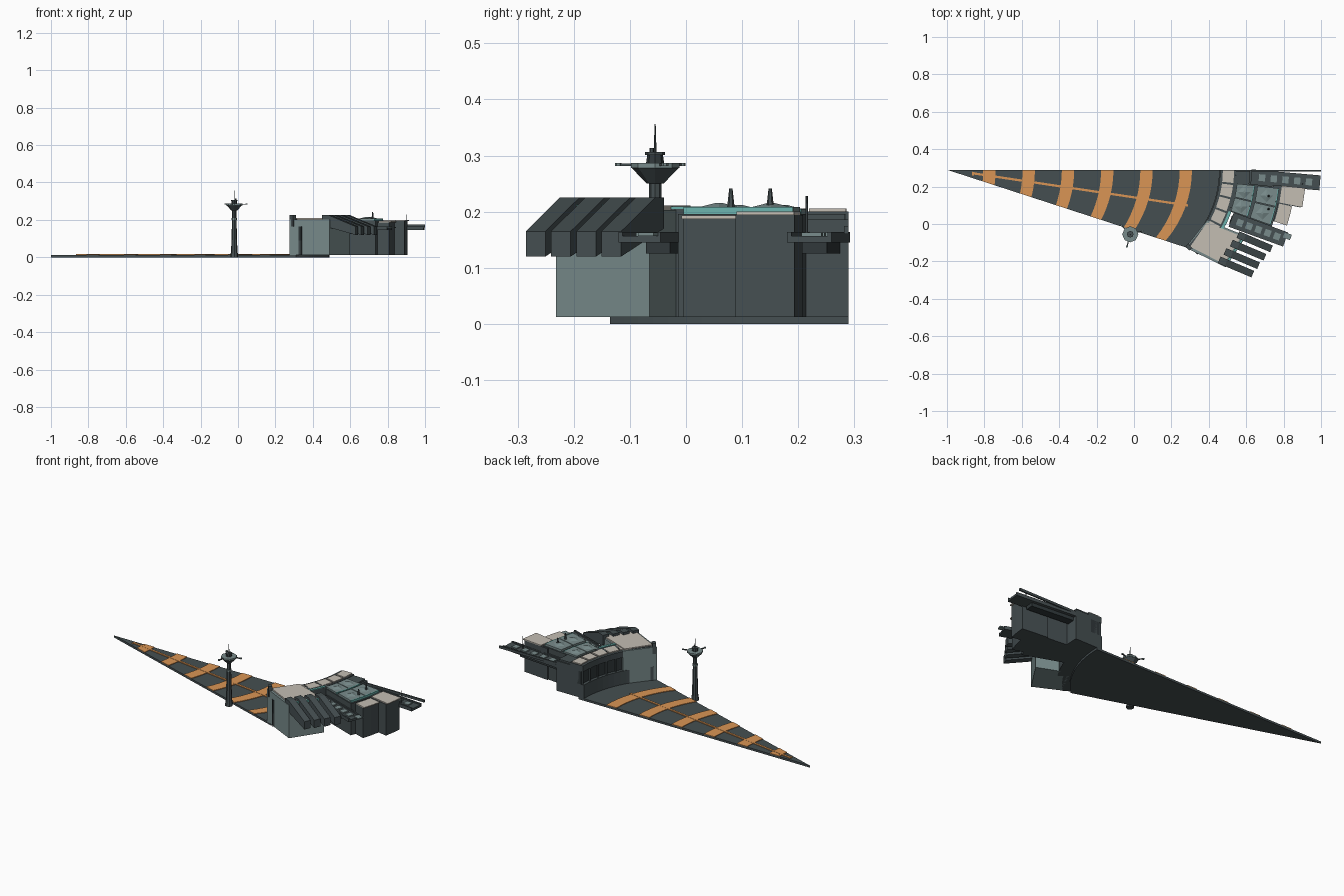
import bpy, bmesh
from math import sin, cos, atan, asin, sqrt, radians, pi
from mathutils import Matrix

if "Cube" in bpy.data.objects:
    bpy.data.objects.remove(bpy.data.objects["Cube"])

CX, CY, K = -0.10, 0.29, 0.325      # centre of the curved rows, slope of the slab edge


def material(name, rgb):
    m = bpy.data.materials.new(name)
    m.diffuse_color = (*rgb, 1)
    m.use_nodes = True
    m.node_tree.nodes["Principled BSDF"].inputs["Base Color"].default_value = m.diffuse_color
    return m


DARK = material("slate", (0.06, 0.078, 0.083))
DEEP = material("deep_slate", (0.03, 0.04, 0.043))
GREY = material("blue_grey", (0.19, 0.26, 0.26))
BEIGE = material("beige", (0.55, 0.51, 0.45))
ORANGE = material("orange", (0.70, 0.30, 0.09))
TEAL = material("teal", (0.15, 0.45, 0.42))


def prism(name, pts, z0, z1, mat, mtx=None):
    bm = bmesh.new()
    lo = [bm.verts.new((x, y, z0)) for x, y in pts]
    hi = [bm.verts.new((x, y, z1)) for x, y in pts]
    bm.faces.new(lo[::-1])
    bm.faces.new(hi)
    n = len(pts)
    for i in range(n):
        j = (i + 1) % n
        bm.faces.new((lo[i], lo[j], hi[j], hi[i]))
    if mtx:
        bm.transform(mtx)
    bmesh.ops.recalc_face_normals(bm, faces=bm.faces)
    me = bpy.data.meshes.new(name)
    bm.to_mesh(me)
    bm.free()
    me.materials.append(mat)
    ob = bpy.data.objects.new(name, me)
    bpy.context.collection.objects.link(ob)
    return ob


def arc(cx, r, t0, t1, n):
    return [(cx + r * cos(t0 + (t1 - t0) * i / n), CY - r * sin(t0 + (t1 - t0) * i / n))
            for i in range(n + 1)]


def sector(name, r0, r1, a0, a1, z0, z1, mat):
    n = max(1, round((a1 - a0) / 4))
    a0, a1 = radians(a0), radians(a1)
    return prism(name, arc(CX, r0, a0, a1, n) + arc(CX, r1, a0, a1, n)[::-1], z0, z1, mat)


def box(name, x, y, sx, sy, z0, z1, mat, deg=0):
    m = Matrix.Translation((x, y, 0)) @ Matrix.Rotation(radians(deg), 4, 'Z')
    sx, sy = sx / 2, sy / 2
    return prism(name, [(-sx, -sy), (sx, -sy), (sx, sy), (-sx, sy)], z0, z1, mat, m)


def cone(name, x, y, r0, r1, z0, z1, mat, n=8):
    bm = bmesh.new()
    bmesh.ops.create_cone(bm, cap_ends=True, segments=n, radius1=r0, radius2=r1, depth=z1 - z0,
                          matrix=Matrix.Translation((x, y, (z0 + z1) / 2)))
    me = bpy.data.meshes.new(name)
    bm.to_mesh(me)
    bm.free()
    me.materials.append(mat)
    bpy.context.collection.objects.link(bpy.data.objects.new(name, me))


def edge_angle(cx, r):
    """Angle at which an arc about (cx, CY) meets the slanted slab edge."""
    return atan(K) + asin(K * (cx + 1) / r / sqrt(1 + K * K))


# Wedge-shaped floor slab
prism("floor_slab", [(-1, CY)] + arc(CX, 0.59, 0, edge_angle(CX, 0.59), 14), 0, 0.012, DARK)

# Curved floor stripes and the centre line
for i in range(6):
    xr, r, w = -0.74 + 0.21 * i, 0.58, 0.066
    c1, c0 = xr - r, xr - w - r
    prism("floor_stripe", arc(c0, r, 0, edge_angle(c0, r), 8) +
          arc(c1, r, 0, edge_angle(c1, r), 8)[::-1], 0.012, 0.0155, ORANGE)
box("centre_line", -0.285, 0.185, 1.16, 0.012, 0.012, 0.0165, ORANGE, -8.5)
for x in (-0.86, -0.80):
    box("line_end_mark", x, 0.269, 0.012, 0.02, 0.012, 0.0165, ORANGE, -8.5)

# Terraced inner wall with ribs and beige roof tiles
sector("wall_lower_tier", 0.555, 0.63, 0, 46, 0.012, 0.09, DARK)
sector("wall_middle_tier", 0.572, 0.63, 0, 46, 0.09, 0.165, DEEP)
sector("wall_upper_tier", 0.56, 0.645, 0, 34, 0.165, 0.2, DARK)
sector("wall_upper_lip", 0.56, 0.59, 34, 46, 0.165, 0.205, DARK)
sector("wall_end_post", 0.555, 0.585, 45.5, 47.5, 0.165, 0.225, DARK)
for i in range(8):
    sector("wall_rib", 0.562, 0.58, i * 6 + 0.2, i * 6 + 1.0, 0.09, 0.165, DARK)
for i in range(5):
    sector("ring_roof_tile", 0.575, 0.635, i * 7 + 0.4, i * 7 + 6.4, 0.2, 0.206, BEIGE)

# Building masses
sector("end_block", 0.59, 0.73, 0, 8, 0.012, 0.186, DARK)
sector("end_block_roof", 0.645, 0.72, 0.5, 7, 0.186, 0.196, DARK)
sector("middle_mass", 0.6, 0.89, 6, 20, 0.012, 0.196, DARK)
sector("outer_mass_a", 0.85, 1.01, 5.5, 11.5, 0.012, 0.194, DARK)
sector("outer_mass_b", 0.85, 0.955, 11.5, 18, 0.012, 0.187, DARK)
sector("link_mass", 0.6, 0.66, 18, 32, 0.012, 0.205, DARK)
sector("link_edge", 0.645, 0.66, 20, 30, 0.205, 0.209, TEAL)

# Roof panels
sector("outer_panel_a", 0.895, 1.02, 5.5, 11.3, 0.194, 0.2, BEIGE)
sector("outer_panel_b", 0.895, 0.965, 11.7, 18, 0.187, 0.193, BEIGE)
for r0, r1, z in ((0.655, 0.745, 0.205), (0.765, 0.875, 0.208)):
    for a in (6.5, 13.2):
        sector("roof_panel", r0, r1, a, a + 6.4, 0.196, z, GREY)
        m = radians(a + 3.2)
        rm = (r0 + r1) / 2
        cone("roof_panel_crown", CX + rm * cos(m), CY - rm * sin(m), 0.035, 0.008, z, z + 0.007, GREY, 4)
    sector("roof_panel_trim", r1, r1 + 0.006, 6.5, 19.5, 0.196, z, TEAL)
for y in (0.15, 0.08):
    cone("roof_mast", 0.72, y, 0.007, 0.003, 0.205, 0.241, DARK, 6)
cone("roof_antenna", 0.9, 0.215, 0.003, 0.002, 0.15, 0.228, DARK, 6)

# Large side block with pale roof
block = [(0.275, -0.125), (0.49, -0.232), (0.60, -0.065), (0.39, 0.02)]
prism("side_block", block, 0.012, 0.203, GREY)
prism("side_block_roof", [(0.3, -0.122), (0.48, -0.213), (0.575, -0.065), (0.39, 0.008)],
      0.203, 0.211, BEIGE)
box("side_block_rim", 0.538, -0.145, 0.175, 0.012, 0.203, 0.213, TEAL, 56.5)

# Four sloping fins
for x, y in ((0.635, -0.268), (0.666, -0.223), (0.70, -0.178), (0.735, -0.133)):
    d = radians(-23)
    m = (Matrix.Translation((x, y, 0)) @ Matrix.Rotation(d, 4, 'Z') @
         Matrix.Rotation(pi / 2, 4, 'X'))
    prism("sloping_fin", [(0, 0.12), (0, 0.165), (-0.155, 0.225), (-0.195, 0.225), (-0.195, 0.17)],
          -0.019, 0.019, DARK, m)

# Two projecting dock arms with square pads
for x, y, length, deg, pads in ((0.81, 0.236, 0.37, -5, 5), (0.665, -0.03, 0.31, -20, 5)):
    c, s = cos(radians(deg)), sin(radians(deg))
    box("dock_arm", x, y, length, 0.08, 0.145, 0.157, DARK, deg)
    box("dock_arm_keel", x - 0.05 * c, y - 0.05 * s, length * 0.7, 0.045, 0.125, 0.145, DEEP, deg)
    for e in (-1, 1):
        box("dock_arm_kerb", x - s * 0.036 * e, y + c * 0.036 * e, length, 0.008, 0.157, 0.164, DARK, deg)
    for i in range(pads):
        u = (i - (pads - 1) / 2) * length * 0.17
        box("dock_pad", x + u * c, y + u * s, 0.034, 0.036, 0.157, 0.163, GREY, deg)
box("arm_end_platform", 0.82, -0.065, 0.04, 0.03, 0.157, 0.163, GREY, -20)
box("side_rail", 0.815, 0.286, 0.37, 0.008, 0.16, 0.174, DARK)

# Control tower beside the slab
TX, TY = -0.02, -0.055
for r0, r1, z0, z1, mat in ((0.021, 0.018, 0, 0.03, DARK), (0.017, 0.012, 0.03, 0.2, DARK),
                            (0.015, 0.015, 0.2, 0.21, GREY), (0.011, 0.011, 0.21, 0.25, DARK),
                            (0.015, 0.042, 0.25, 0.278, DARK), (0.043, 0.043, 0.278, 0.287, GREY),
                            (0.016, 0.014, 0.287, 0.301, DEEP), (0.018, 0.018, 0.301, 0.306, DARK),
                            (0.0025, 0.001, 0.306, 0.356, DARK)):
    cone("tower_section", TX, TY, r0, r1, z0, z1, mat, 8)
cone("tower_beacon", TX + 0.008, TY - 0.006, 0.004, 0.004, 0.306, 0.313, DARK, 6)
for i in range(3):
    a = radians(15 + 120 * i)
    box("tower_spar", TX + 0.05 * cos(a), TY + 0.05 * sin(a), 0.04, 0.006, 0.281, 0.286, DARK, 15 + 120 * i)
    cone("tower_spar_tip", TX + 0.068 * cos(a), TY + 0.068 * sin(a), 0.006, 0.006, 0.281, 0.287, GREY, 6)
